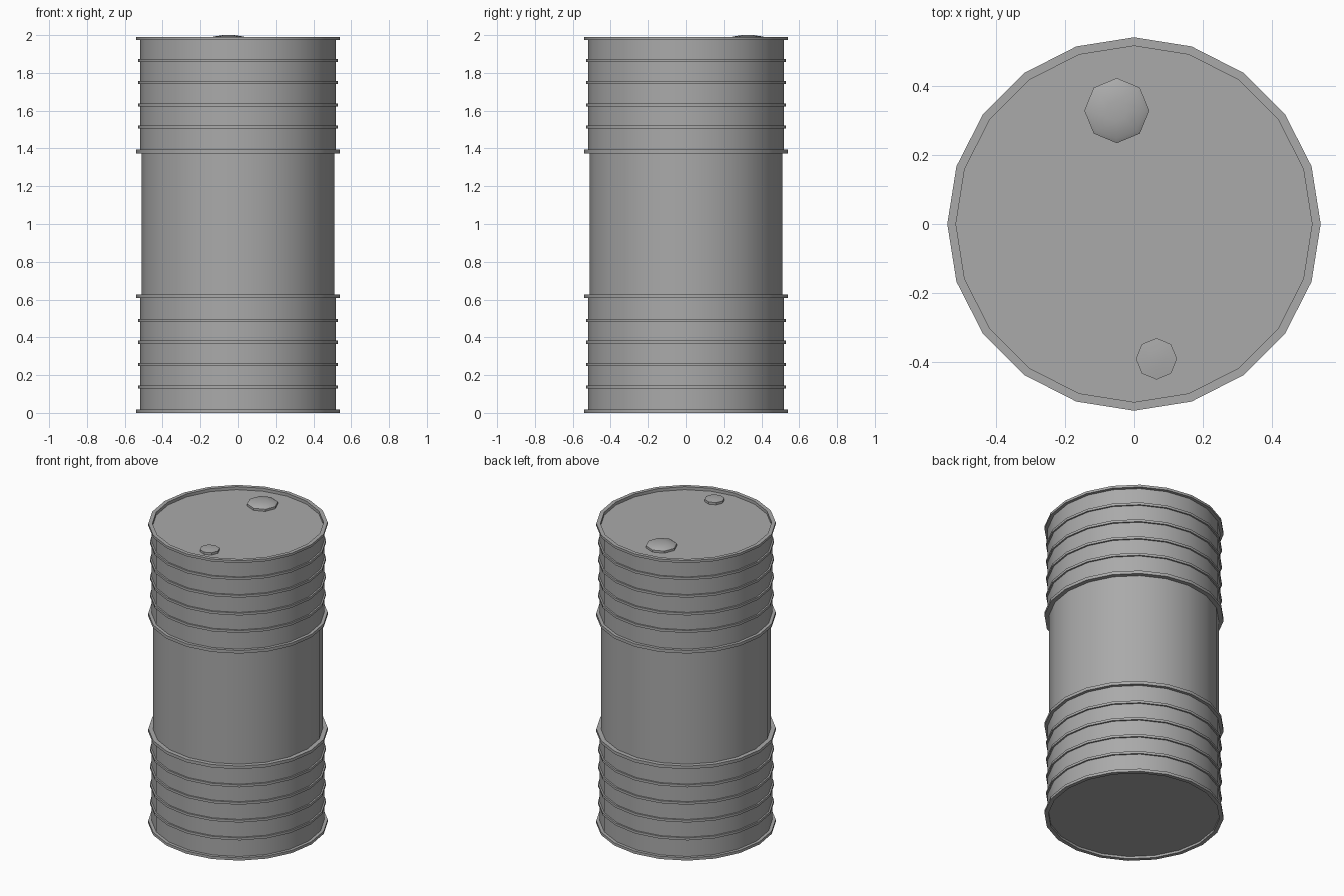
import bpy
import bmesh
from math import cos, sin, pi, radians

cube = bpy.data.objects.get("Cube")
if cube:
    bpy.data.objects.remove(cube, do_unlink=True)

steel = bpy.data.materials.new("grey steel")
steel.use_nodes = True
grey = (0.4, 0.4, 0.4, 1)
steel.diffuse_color = grey
steel.node_tree.nodes["Principled BSDF"].inputs["Base Color"].default_value = grey


def lathe(name, profile, sides, centre=(0, 0)):
    """Revolve (radius, z) points about a vertical axis and close both ends."""
    bm = bmesh.new()
    rings = []
    for r, z in profile:
        rings.append([bm.verts.new((centre[0] + r * cos(2 * pi * i / sides),
                                    centre[1] + r * sin(2 * pi * i / sides), z))
                      for i in range(sides)])
    for low, high in zip(rings, rings[1:]):
        for i in range(sides):
            j = (i + 1) % sides
            bm.faces.new((low[i], low[j], high[j], high[i]))
    bm.faces.new(rings[0][::-1])
    bm.faces.new(rings[-1])
    bmesh.ops.recalc_face_normals(bm, faces=bm.faces)
    mesh = bpy.data.meshes.new(name)
    bm.to_mesh(mesh)
    bm.free()
    mesh.materials.append(steel)
    obj = bpy.data.objects.new(name, mesh)
    bpy.context.collection.objects.link(obj)
    bpy.ops.object.select_all(action='DESELECT')
    obj.select_set(True)
    bpy.context.view_layer.objects.active = obj
    bpy.ops.object.shade_smooth_by_angle(angle=radians(30))
    return obj


WALL, WAIST, RIB, HOOP, INNER = 0.52, 0.512, 0.53, 0.54, 0.515
TOP, LID = 1.99, 1.97

# Drum: recessed base, ribbed lower wall, plain waist, ribbed upper wall, recessed lid
profile = [(INNER, 0.015), (INNER, 0), (HOOP, 0), (HOOP, 0.018), (WALL, 0.018)]


def add_band(z, radius, half, below, above):
    profile.extend([(below, z - half), (radius, z - half),
                    (radius, z + half), (above, z + half)])


for z in (0.138, 0.256, 0.374, 0.49):
    add_band(z, RIB, 0.008, WALL, WALL)
add_band(0.617, HOOP, 0.01, WALL, WAIST)
add_band(1.384, HOOP, 0.01, WAIST, WALL)
for z in (1.514, 1.63, 1.748, 1.865):
    add_band(z, RIB, 0.008, WALL, WALL)
profile += [(WALL, TOP - 0.016), (HOOP, TOP - 0.016), (HOOP, TOP),
            (INNER, TOP), (INNER, LID)]
lathe("drum_body", profile, 20)

# Bungs on the lid
lathe("large_bung", [(0.094, LID), (0.094, 1.984), (0.081, 1.992), (0.03, 2.0)],
      8, (-0.05, 0.328))
lathe("small_bung", [(0.06, LID), (0.06, 1.985), (0.025, 1.989)],
      8, (0.065, -0.39))
